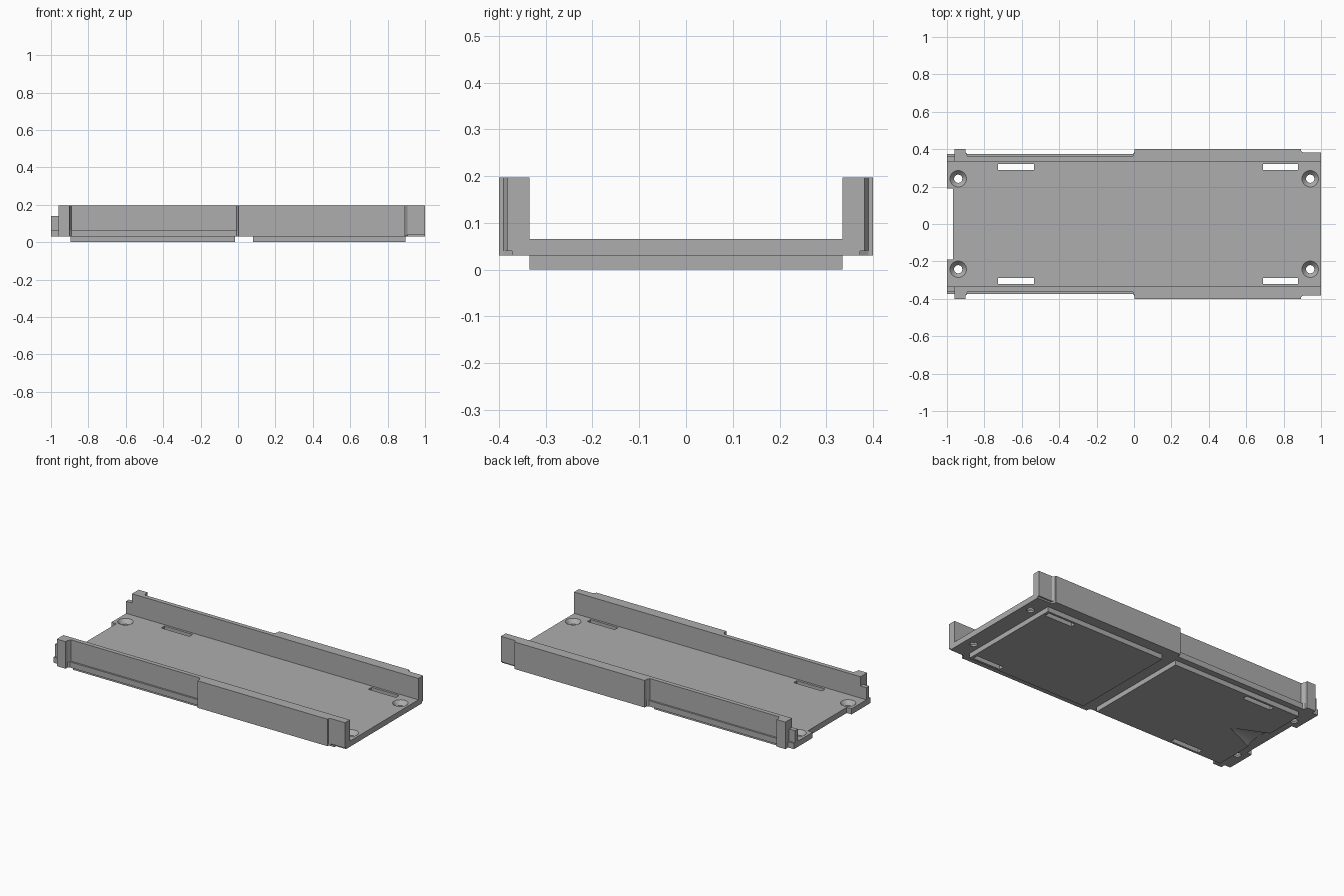
import bpy, bmesh
from math import cos, sin, pi
from mathutils import Matrix, Vector

if "Cube" in bpy.data.objects:
    bpy.data.objects.remove(bpy.data.objects["Cube"], do_unlink=True)

grey = bpy.data.materials.new("plain grey")
grey.use_nodes = True
grey.diffuse_color = (0.42, 0.42, 0.42, 1)
grey.node_tree.nodes["Principled BSDF"].inputs["Base Color"].default_value = grey.diffuse_color


def prism(bm, outline, z0, z1):
    """Extrude a plan outline between two heights."""
    face = bm.faces.new([bm.verts.new((x, y, z0)) for x, y in outline])
    top = bmesh.ops.extrude_face_region(bm, geom=[face])["geom"]
    verts = [g for g in top if isinstance(g, bmesh.types.BMVert)]
    bmesh.ops.translate(bm, verts=verts, vec=(0, 0, z1 - z0))


def box(bm, x0, x1, y0, y1, z0, z1):
    prism(bm, [(x0, y0), (x1, y0), (x1, y1), (x0, y1)], z0, z1)


def lathe(bm, x, y, profile, sides=32):
    """Closed turned solid from (radius, height) pairs."""
    rings = [[bm.verts.new((x + r * cos(2 * pi * i / sides), y + r * sin(2 * pi * i / sides), z))
              for i in range(sides)] for r, z in profile]
    for a, b in zip(rings, rings[1:]):
        for i in range(sides):
            j = (i + 1) % sides
            bm.faces.new((a[i], a[j], b[j], b[i]))
    bm.faces.new(rings[0])
    bm.faces.new(rings[-1])


def finish(bm, name):
    bmesh.ops.recalc_face_normals(bm, faces=bm.faces[:])
    mesh = bpy.data.meshes.new(name)
    bm.to_mesh(mesh)
    bm.free()
    mesh.materials.append(grey)
    obj = bpy.data.objects.new(name, mesh)
    bpy.context.collection.objects.link(obj)
    return obj


def cut(obj, cutter):
    mod = obj.modifiers.new("cut", "BOOLEAN")
    mod.operation = "DIFFERENCE"
    mod.solver = "EXACT"
    mod.object = cutter
    bpy.context.view_layer.objects.active = obj
    bpy.ops.object.modifier_apply(modifier=mod.name)


INNER, OUTER = 0.335, 0.40
BOTTOM, FLOOR, TOP = 0.03, 0.065, 0.197

# Floor plate with two tabs on its right end
bm = bmesh.new()
half = [(1, INNER), (-1, INNER), (-1, 0.19), (-0.967, 0.19)]
prism(bm, half + [(x, -y) for x, y in reversed(half)], BOTTOM, FLOOR)
floor_plate = finish(bm, "floor_plate")

# Two raised pads beneath the floor
pads = []
for name, x0, x1 in (("right_pad", -0.895, -0.015), ("left_pad", 0.08, 0.895)):
    bm = bmesh.new()
    box(bm, x0, x1, -INNER, INNER, 0, BOTTOM)
    pads.append(finish(bm, name))

# Long slots and countersunk screw holes
bm = bmesh.new()
for side in (-1, 1):
    for x0, x1 in ((-0.728, -0.535), (0.69, 0.878)):
        box(bm, x0, x1, side * 0.305 - 0.016, side * 0.305 + 0.016, -0.1, 0.1)
    for x in (-0.94, 0.942):
        lathe(bm, x, side * 0.242, [(0.022, 0), (0.022, 0.04), (0.044, FLOOR), (0.044, 0.1)])
openings = finish(bm, "openings_cutter")
for part in [floor_plate] + pads:
    cut(part, openings)

# Tapered finger notch in the end of the right pad
bm = bmesh.new()
bmesh.ops.create_cone(bm, cap_ends=True, segments=32, radius1=0.1, radius2=0.001, depth=0.22)
bmesh.ops.transform(bm, verts=bm.verts[:], matrix=Matrix.Translation(Vector((-0.80, 0, 0)))
                    @ Matrix.Diagonal((1, 1, 0.28, 1)) @ Matrix.Rotation(pi / 2, 4, "Y"))
notch = finish(bm, "notch_cutter")
cut(pads[0], notch)
for helper in (openings, notch):
    bpy.data.objects.remove(helper, do_unlink=True)

# Side rails: stacked outlines give the ledge and the stepped end
for name, side in (("front_rail", -1), ("back_rail", 1)):
    bm = bmesh.new()
    for recess, end, start, z0, z1 in ((0.373, 0.372, -1, BOTTOM, 0.04),
                                       (0.373, 0.382, -1, 0.04, FLOOR),
                                       (0.362, 0.382, -0.96, FLOOR, TOP)):
        outline = [(start, INNER), (1, INNER), (1, end), (0.905, end), (0.893, 0.39),
                   (0.893, OUTER), (0.003, OUTER), (0.003, 0.383), (-0.007, recess),
                   (-0.89, recess), (-0.9, 0.383), (-0.9, OUTER), (-0.96, OUTER)]
        if start < -0.96:
            outline += [(-0.96, recess), (start, recess)]
        prism(bm, [(x, side * y) for x, y in outline], z0, z1)
    # low tongue at the right end of the rail
    y0, y1 = sorted((side * INNER, side * 0.362))
    box(bm, -1, -0.96, y0, y1, FLOOR, 0.14)
    finish(bm, name)
